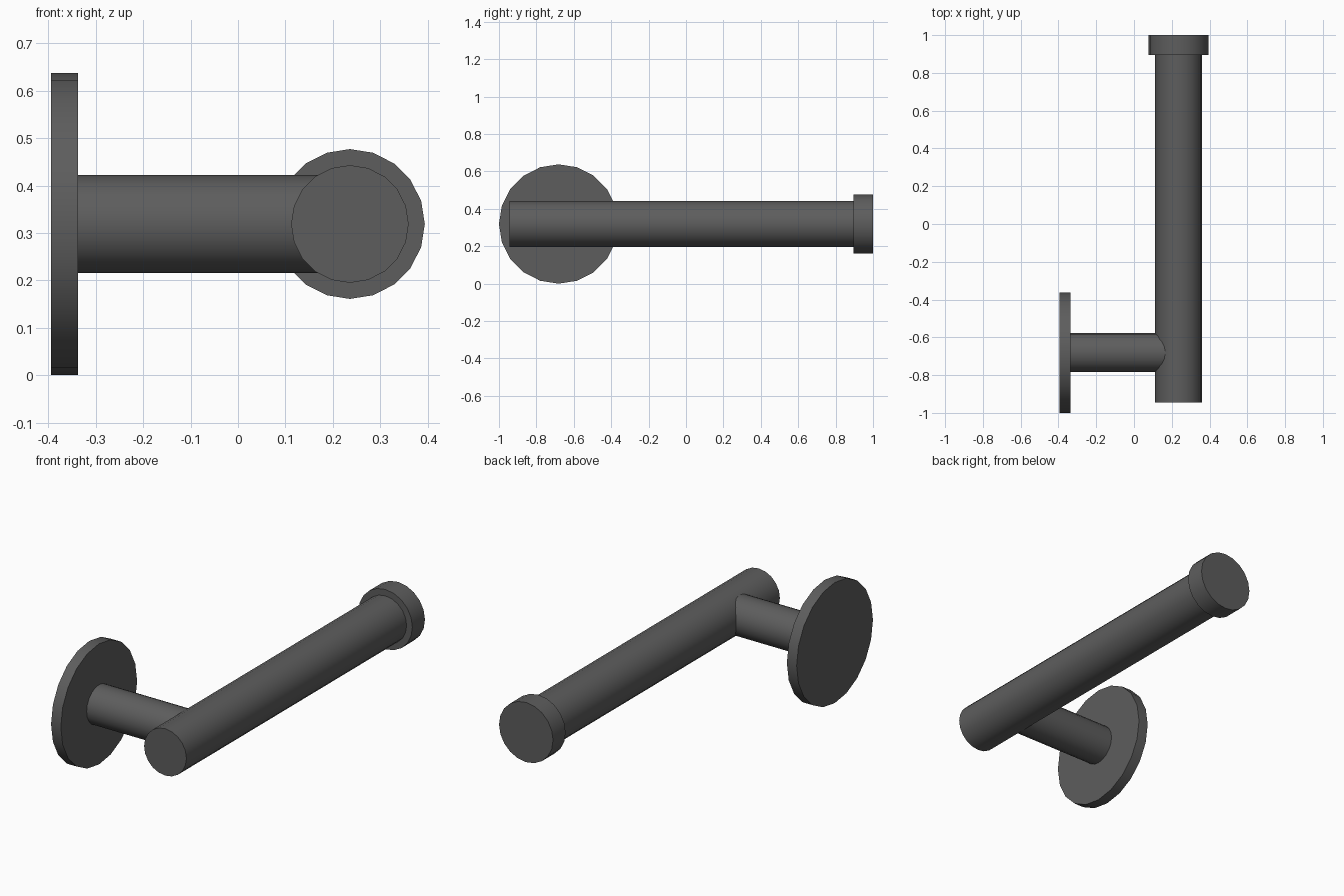
import bpy, math
from mathutils import Vector

if "Cube" in bpy.data.objects:
    bpy.data.objects.remove(bpy.data.objects["Cube"], do_unlink=True)

# Single dark grey finish
grey = bpy.data.materials.new("dark_grey_metal")
color = (0.11, 0.11, 0.11, 1)
grey.diffuse_color = color
grey.use_nodes = True
grey.node_tree.nodes["Principled BSDF"].inputs["Base Color"].default_value = color


def cylinder(name, start, end, radius):
    """Twenty-sided smooth cylinder between two points on a level axis."""
    a, b = Vector(start), Vector(end)
    along_x = abs(b.x - a.x) > abs(b.y - a.y)
    turn = (0, math.pi / 2, 0) if along_x else (math.pi / 2, 0, 0)
    bpy.ops.mesh.primitive_cylinder_add(
        vertices=20, radius=radius, depth=(b - a).length,
        location=(a + b) / 2, rotation=turn)
    obj = bpy.context.object
    obj.name = name
    obj.data.materials.append(grey)
    bpy.ops.object.shade_smooth_by_angle(angle=math.radians(30))
    return obj


rod_x, arm_y, axis_z = 0.236, -0.681, 0.319

# Round wall plate and the arm that stands out from it
cylinder("wall_plate", (-0.394, arm_y, axis_z), (-0.337, arm_y, axis_z), 0.319)
cylinder("support_arm", (-0.337, arm_y, axis_z), (rod_x, arm_y, axis_z), 0.103)

# Long holding rod with a wider end cap
cylinder("holding_rod", (rod_x, -0.945, axis_z), (rod_x, 0.92, axis_z), 0.124)
cylinder("end_cap", (rod_x, 0.895, axis_z), (rod_x, 1.0, axis_z), 0.158)
